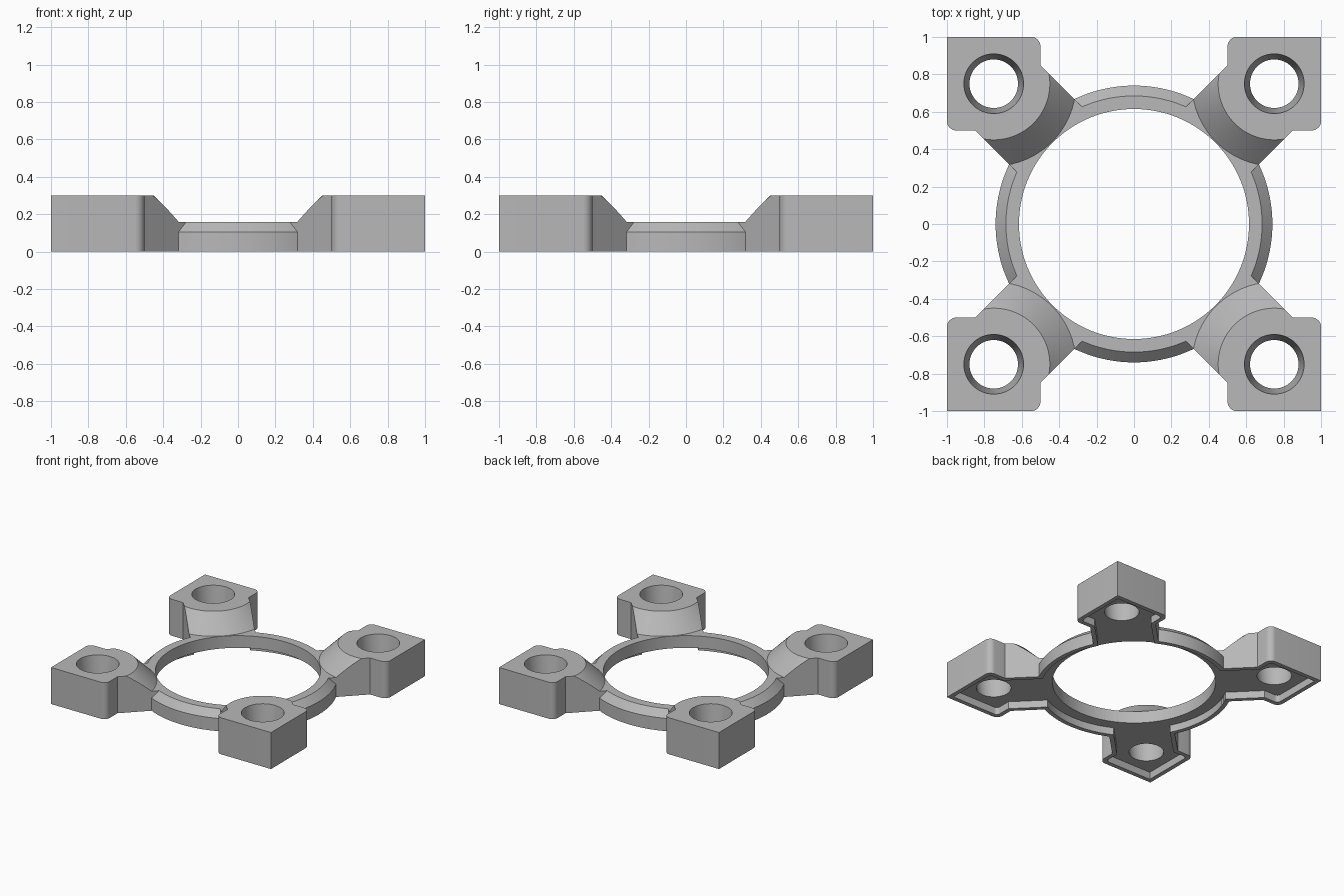
import bpy, bmesh
from math import sin, cos, pi, radians, sqrt
from mathutils import Matrix, Vector

if "Cube" in bpy.data.objects:
    bpy.data.objects.remove(bpy.data.objects["Cube"])

HEIGHT = 0.3        # corner blocks
RING_TOP = 0.16     # ring and web level
BORE = 0.615        # central opening
HOLE = 0.75         # screw hole offset on both axes
RIM = 0.035         # wall left around the underside recess
RECESS = 0.06       # recess depth

grey = bpy.data.materials.new("plain grey")
grey.use_nodes = True
colour = (0.48, 0.48, 0.48, 1)
grey.diffuse_color = colour
grey.node_tree.nodes["Principled BSDF"].inputs["Base Color"].default_value = colour


def finish(name, bm, turn=0):
    bmesh.ops.recalc_face_normals(bm, faces=bm.faces)
    bm.transform(Matrix.Rotation(turn, 4, 'Z'))
    mesh = bpy.data.meshes.new(name)
    bm.to_mesh(mesh)
    bm.free()
    mesh.materials.append(grey)
    obj = bpy.data.objects.new(name, mesh)
    bpy.context.collection.objects.link(obj)
    return obj


def prism(name, outline, z0, z1, turn=0):
    bm = bmesh.new()
    face = bm.faces.new([bm.verts.new((x, y, z0)) for x, y in outline])
    top = bmesh.ops.extrude_face_region(bm, geom=[face])["geom"]
    verts = [v for v in top if isinstance(v, bmesh.types.BMVert)]
    bmesh.ops.translate(bm, verts=verts, vec=(0, 0, z1 - z0))
    return finish(name, bm, turn)


def lathe(name, profile, centre=(0, 0), start=0, sweep=2 * pi, steps=128, turn=0):
    """Sweep a closed (radius, z) profile about a vertical axis."""
    bm = bmesh.new()
    full = sweep > 6.28
    rings = []
    for i in range(steps if full else steps + 1):
        a = start + sweep * i / steps
        rings.append([bm.verts.new((centre[0] + r * cos(a), centre[1] + r * sin(a), z))
                      for r, z in profile])
    n = len(profile)
    for i in range(steps):
        a, b = rings[i], rings[(i + 1) % len(rings)]
        for j in range(n):
            k = (j + 1) % n
            bm.faces.new((a[j], b[j], b[k], a[k]))
    if not full:
        bm.faces.new(rings[0])
        bm.faces.new(rings[-1])
    return finish(name, bm, turn)


def frustum(name, r0, z0, r1, z1, centre=(0, 0), steps=64, turn=0):
    bm = bmesh.new()
    place = Matrix.Translation(Vector((*centre, (z0 + z1) / 2)))
    bmesh.ops.create_cone(bm, cap_ends=True, segments=steps, radius1=r0, radius2=r1,
                          depth=z1 - z0, matrix=place)
    return finish(name, bm, turn)


def combine(target, tool, operation):
    mod = target.modifiers.new("join", 'BOOLEAN')
    mod.operation = operation
    mod.solver = 'EXACT'
    mod.object = tool
    bpy.context.view_layer.objects.active = target
    bpy.ops.object.modifier_apply(modifier=mod.name)
    bpy.data.objects.remove(tool)


def corner_outline(inset, r):
    """Square block with two rounded corners, running into a diagonal web."""
    outer, inner = 1 - inset, 0.5 + inset
    k = 0.35 - inset * sqrt(2)
    half = []
    for i in range(9):
        a = pi / 2 * (1 + i / 8)
        half.append((inner + r + r * cos(a), outer - r + r * sin(a)))
    half += [(inner, inner + k), (0.32 - k / 2, 0.32 + k / 2)]
    return [(outer, outer)] + half + [(y, x) for x, y in reversed(half)]


# Ring with a chamfered outer edge
body = lathe("bracket_body", [(0.58, 0), (0.74, 0), (0.74, 0.105),
                              (0.685, RING_TOP), (0.58, RING_TOP)])

# Corner blocks with conical shoulders sloping down to the ring
for q in range(4):
    turn = q * pi / 2
    corner = prism("corner_block", corner_outline(0, 0.05), 0, HEIGHT, turn)
    shoulder = lathe("shoulder_cutter",
                     [(0.25, HEIGHT + 0.05), (0.44, RING_TOP),
                      (0.9, RING_TOP), (0.9, HEIGHT + 0.05)],
                     (HOLE, HOLE), radians(155), radians(140), 40, turn)
    combine(corner, shoulder, 'DIFFERENCE')
    combine(body, corner, 'UNION')

# Central opening
combine(body, frustum("bore_cutter", BORE, -0.1, BORE, 0.5, steps=128), 'DIFFERENCE')

# Underside recess and tapered screw holes
recess = frustum("recess_cutter", 0.74 - RIM, -0.1, 0.74 - RIM, RECESS, steps=128)
for q in range(4):
    pocket = prism("pocket_cutter", corner_outline(RIM, 0.03), -0.1, RECESS, q * pi / 2)
    combine(recess, pocket, 'UNION')
combine(body, recess, 'DIFFERENCE')
for q in range(4):
    hole = frustum("hole_cutter", 0.11, -0.1, 0.172, HEIGHT + 0.1,
                   (HOLE, HOLE), turn=q * pi / 2)
    combine(body, hole, 'DIFFERENCE')

# Smooth curved walls, crisp edges
bpy.ops.object.select_all(action='DESELECT')
body.select_set(True)
bpy.context.view_layer.objects.active = body
bpy.ops.object.shade_smooth_by_angle(angle=radians(25))
